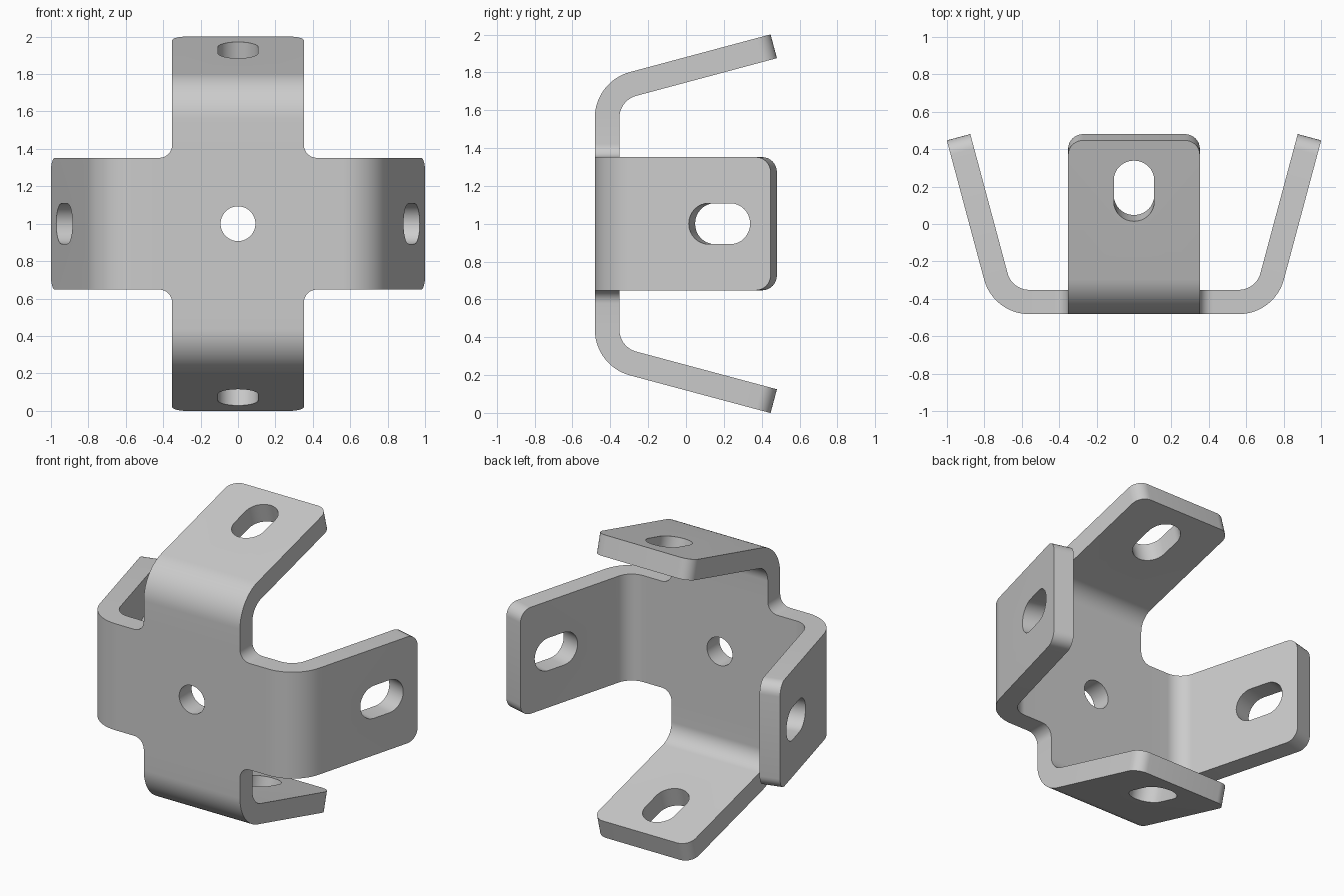
import bpy, bmesh
from math import sin, cos, radians, pi
from mathutils import Vector, Matrix

if "Cube" in bpy.data.objects:
    bpy.data.objects.remove(bpy.data.objects["Cube"])

T = 0.13                  # sheet thickness
FRONT = -0.482            # y of the front face
W = 0.352                 # arm half width
BEND_START, R = 0.56, 0.25
ANGLE = radians(75)
BEND_LEN = R * ANGLE
TIP = 0.77                # straight length after the bend
END = BEND_START + BEND_LEN + TIP
SEG = 16


def arc(cx, cy, r, a0, a1, n):
    return [Vector((cx + r * cos(radians(a0 + (a1 - a0) * i / n)),
                    cy + r * sin(radians(a0 + (a1 - a0) * i / n)), 0)) for i in range(n + 1)]


def add_loop(bm, points):
    vs = [bm.verts.new(p) for p in points]
    for a, b in zip(vs, vs[1:] + vs[:1]):
        bm.edges.new((a, b))


def bend(s, d):
    """Flat distance s and depth d -> bent distance from centre and y."""
    if s <= BEND_START:
        return s, FRONT + d
    a = min((s - BEND_START) / R, ANGLE)
    rest = max(s - BEND_START - BEND_LEN, 0)
    return (BEND_START + (R - d) * sin(a) + rest * cos(ANGLE),
            FRONT + R - (R - d) * cos(a) + rest * sin(ANGLE))


bm = bmesh.new()

# Flat cross outline: rounded arm tips and filleted inner corners
c, f = 0.08, 0.07
quarter = (arc(END - c, -W + c, c, -90, 0, 8) + arc(END - c, W - c, c, 0, 90, 8)
           + arc(W + f, W + f, f, -90, -180, 8))
turns = [Matrix.Rotation(k * pi / 2, 3, 'Z') for k in range(4)]
add_loop(bm, [m @ p for m in turns for p in quarter])

# Centre hole and one slot per arm
add_loop(bm, arc(0, 0, 0.093, 0, 360, 48)[:-1])
mid, half, sr = END - 0.28, 0.06, 0.108
slot = arc(mid + half, 0, sr, -90, 90, 16) + arc(mid - half, 0, sr, 90, 270, 16)
for m in turns:
    add_loop(bm, [m @ p for p in slot])
bmesh.ops.triangle_fill(bm, use_beauty=True, use_dissolve=False,
                        edges=bm.edges[:], normal=(0, 0, 1))

# Cut bend lines across every arm
for m in turns:
    for i in range(SEG + 1):
        n = m @ Vector((1, 0, 0))
        bmesh.ops.bisect_plane(bm, geom=bm.verts[:] + bm.edges[:] + bm.faces[:], dist=1e-5,
                               plane_co=n * (BEND_START + BEND_LEN * i / SEG), plane_no=n)

# Give the sheet thickness, then fold the arms back
ext = bmesh.ops.extrude_face_region(bm, geom=bm.faces[:], use_keep_orig=True)
for g in ext["geom"]:
    if isinstance(g, bmesh.types.BMVert):
        g.co.z = T
for v in bm.verts:
    x, z, d = v.co
    if abs(x) > abs(z):
        s, y = bend(abs(x), d)
        x = s if x > 0 else -s
    else:
        s, y = bend(abs(z), d)
        z = s if z > 0 else -s
    v.co = (x, y, 1 + z)
bmesh.ops.recalc_face_normals(bm, faces=bm.faces[:])

mesh = bpy.data.meshes.new("cross_bracket")
bm.to_mesh(mesh)
bm.free()
bracket = bpy.data.objects.new("cross_bracket", mesh)
bpy.context.collection.objects.link(bracket)
bpy.context.view_layer.objects.active = bracket
bracket.select_set(True)
bpy.ops.object.shade_smooth_by_angle(angle=radians(30))
